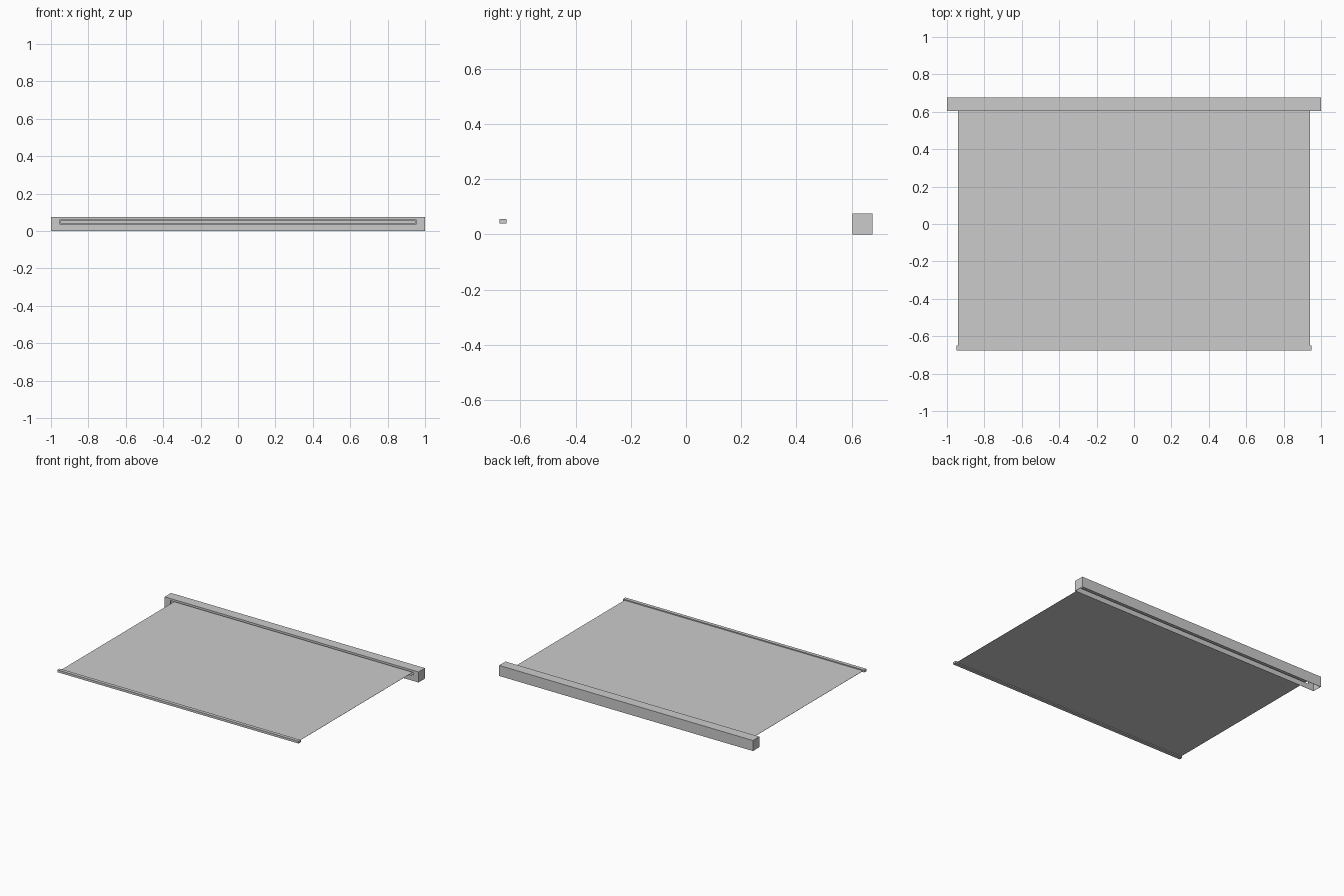
import bpy

if "Cube" in bpy.data.objects:
    bpy.data.objects.remove(bpy.data.objects["Cube"])


def box(name, x, y, z):
    """Axis-aligned box from (min, max) ranges."""
    v = [(a, b, c) for a in x for b in y for c in z]
    f = [(0, 1, 3, 2), (4, 6, 7, 5), (0, 4, 5, 1),
         (2, 3, 7, 6), (0, 2, 6, 4), (1, 5, 7, 3)]
    me = bpy.data.meshes.new(name)
    me.from_pydata(v, [], f)
    ob = bpy.data.objects.new(name, me)
    bpy.context.collection.objects.link(ob)
    return ob


def cut(target, cutter):
    m = target.modifiers.new("cut", 'BOOLEAN')
    m.operation = 'DIFFERENCE'
    m.solver = 'EXACT'
    m.object = cutter
    cutter.hide_render = True
    cutter.hide_set(True)


# Housing: thin box, open underneath, with a slot in the front wall
T = 0.002
housing = box("housing", (-1, 1), (0.603, 0.675), (0, 0.075))
cut(housing, box("cavity_cutter", (-1 + T, 1 - T), (0.603 + T, 0.675 - T), (-0.05, 0.075 - T)))
cut(housing, box("slot_cutter", (-0.955, 0.955), (0.58, 0.62), (0.037, 0.06)))

# Fabric sheet drawn out of the slot
box("fabric", (-0.94, 0.94), (-0.66, 0.64), (0.0475, 0.0487))

# Pull bar on the free edge
box("pull_bar", (-0.95, 0.95), (-0.675, -0.65), (0.04, 0.056))
